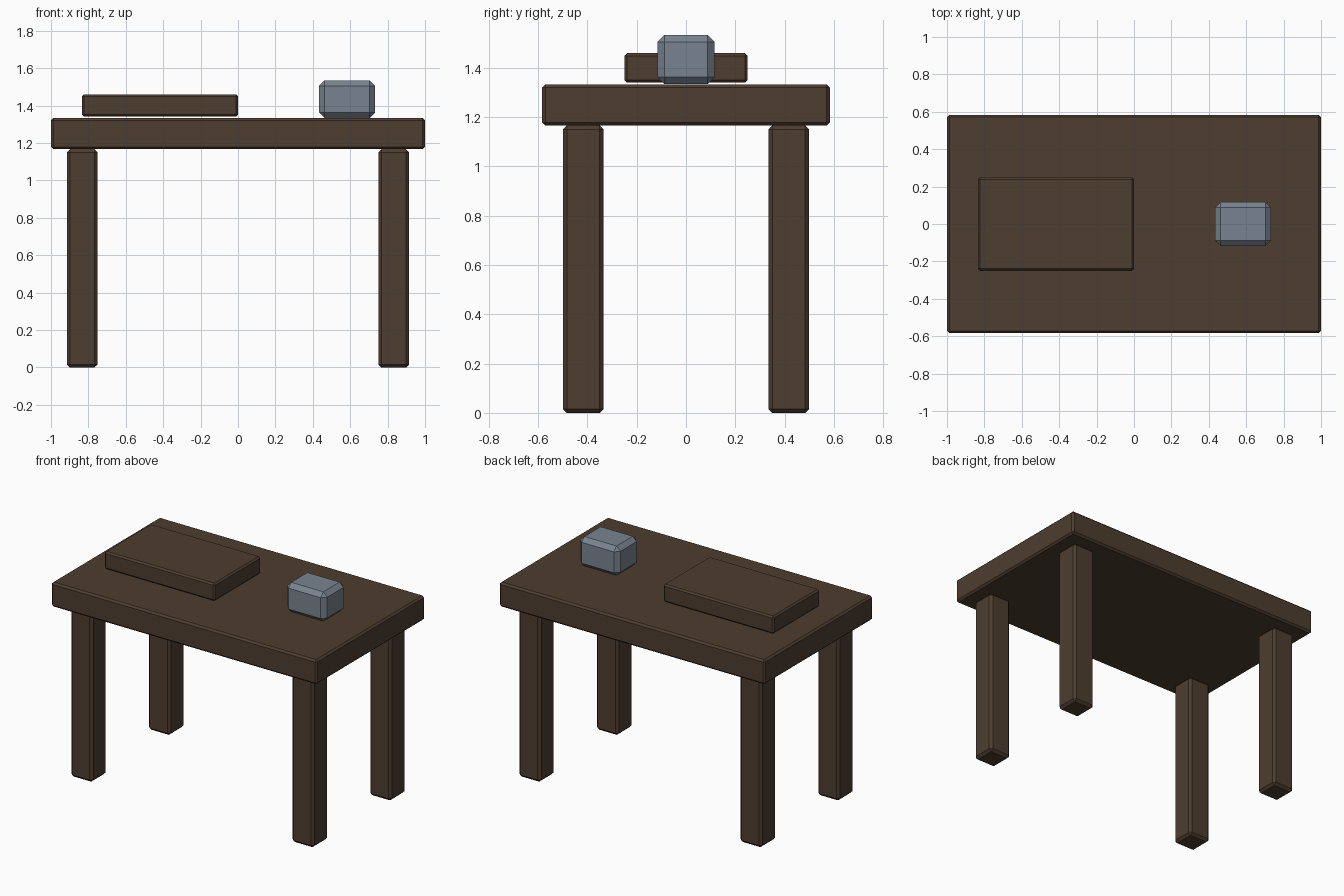
import bpy

if "Cube" in bpy.data.objects:
    bpy.data.objects.remove(bpy.data.objects["Cube"])


def material(name, color):
    m = bpy.data.materials.new(name)
    m.diffuse_color = (*color, 1)
    m.use_nodes = True
    m.node_tree.nodes["Principled BSDF"].inputs["Base Color"].default_value = m.diffuse_color
    return m


wood = material("dark_wood", (0.075, 0.047, 0.029))
steel = material("grey_steel", (0.19, 0.23, 0.28))


def block(name, center, size, bevel, mat):
    """Box with a single-segment chamfer on every edge."""
    bpy.ops.mesh.primitive_cube_add(size=1, location=center)
    ob = bpy.context.object
    ob.name = name
    ob.scale = size
    bpy.ops.object.transform_apply(location=False, rotation=False, scale=True)
    mod = ob.modifiers.new("chamfer", 'BEVEL')
    mod.width = bevel
    mod.segments = 1
    ob.data.materials.append(mat)
    return ob


# Table top
block("table_top", (0, 0, 1.25), (2.0, 1.167, 0.167), 0.0125, wood)

# Four legs
for side, x in (("left", -0.833), ("right", 0.833)):
    for end, y in (("front", -0.417), ("back", 0.417)):
        block(f"{end}_{side}_leg", (x, y, 0.583), (0.165, 0.165, 1.167), 0.0165, wood)

# Board lying on the left half, with a hairline gap beneath
block("board", (-0.417, 0, 1.4), (0.833, 0.5, 0.12), 0.011, wood)

# Small chamfered metal block on the right
block("metal_block", (0.583, 0, 1.434), (0.3, 0.233, 0.2), 0.029, steel)
